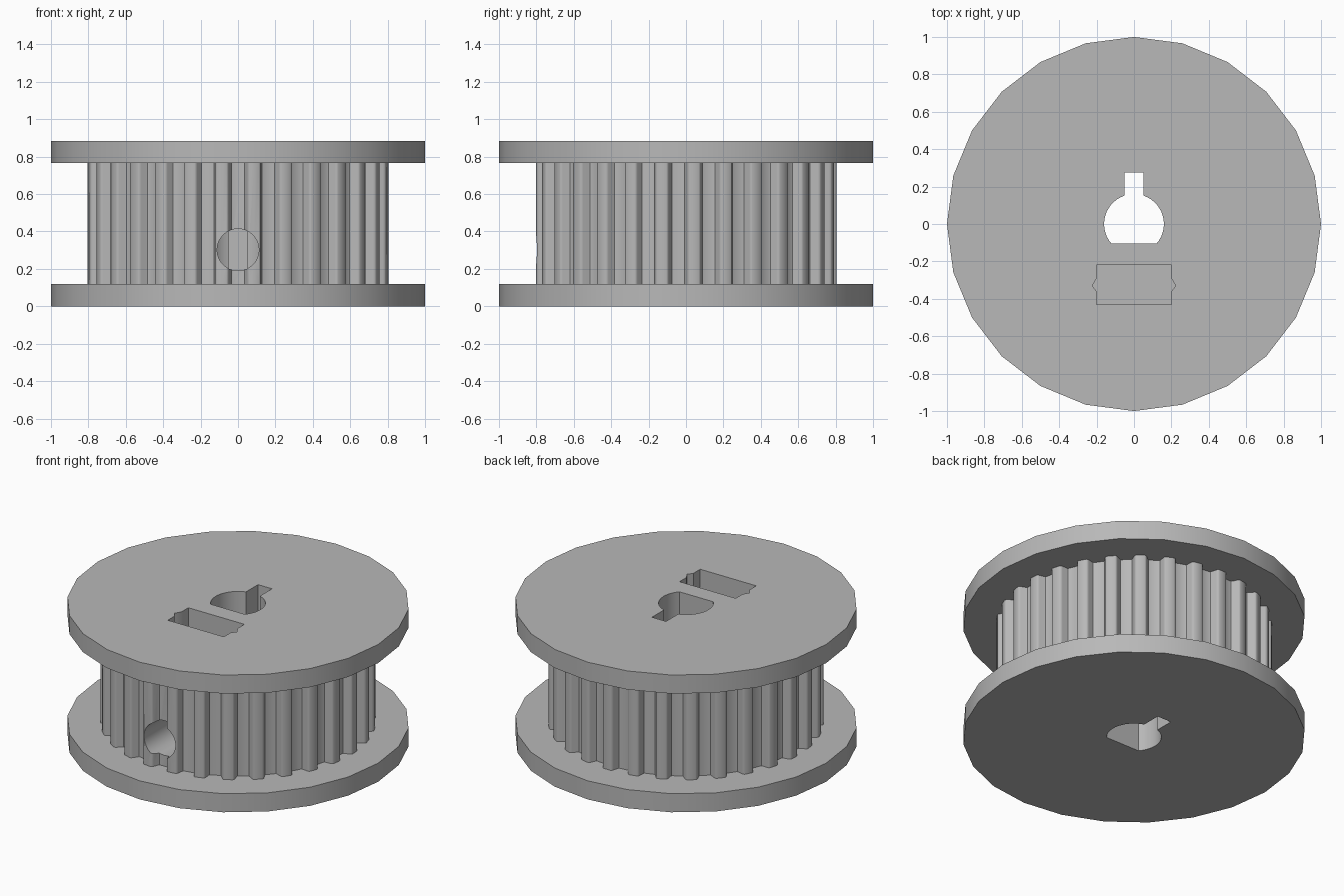
import bpy, bmesh, math
from mathutils import Matrix

if "Cube" in bpy.data.objects:
    bpy.data.objects.remove(bpy.data.objects["Cube"], do_unlink=True)

TEETH = 29
PITCH = 2 * math.pi / TEETH
R_TIP = 0.805
DEPTH = 0.053
Z_LOW, Z_HIGH, Z_TOP = 0.12, 0.765, 0.885

grey = bpy.data.materials.new("plain grey")
grey.use_nodes = True
grey.diffuse_color = (0.48, 0.48, 0.48, 1)
grey.node_tree.nodes["Principled BSDF"].inputs["Base Color"].default_value = (0.48, 0.48, 0.48, 1)


def prism(name, outline, z0, z1):
    """Extrude a flat outline from z0 to z1."""
    bm = bmesh.new()
    face = bm.faces.new([bm.verts.new((x, y, z0)) for x, y in outline])
    new = bmesh.ops.extrude_face_region(bm, geom=[face])["geom"]
    bmesh.ops.translate(bm, vec=(0, 0, z1 - z0),
                        verts=[v for v in new if isinstance(v, bmesh.types.BMVert)])
    bmesh.ops.recalc_face_normals(bm, faces=bm.faces)
    mesh = bpy.data.meshes.new(name)
    bm.to_mesh(mesh)
    bm.free()
    mesh.materials.append(grey)
    obj = bpy.data.objects.new(name, mesh)
    bpy.context.collection.objects.link(obj)
    return obj


def arc(radius, start, end, steps):
    return [(radius * math.cos(start + (end - start) * i / steps),
             radius * math.sin(start + (end - start) * i / steps)) for i in range(steps + 1)]


def toothed_outline():
    """Grooves with rounded shoulders, the first one facing the front."""
    half = [(0.062, 0), (0.055, 0.004), (0.050, 0.013),
            (0.040, DEPTH - 0.009), (0.036, DEPTH - 0.002), (0.031, DEPTH)]
    groove = [(-w, d) for w, d in half] + [(w, d) for w, d in reversed(half)]
    points = []
    for i in range(TEETH):
        mid = -math.pi / 2 + i * PITCH
        for w, d in groove:
            a, r = mid + w / R_TIP, R_TIP - d
            points.append((r * math.cos(a), r * math.sin(a)))
        a = mid + PITCH / 2
        points.append((R_TIP * math.cos(a), R_TIP * math.sin(a)))
    return points


# Main parts
disc = arc(1, 0, 2 * math.pi, 24)[:-1]
parts = [prism("lower_flange", disc, 0, Z_LOW),
         prism("toothed_core", toothed_outline(), Z_LOW, Z_HIGH),
         prism("upper_flange", disc, Z_HIGH, Z_TOP)]

# Shaft bore with a flat at the front and a keyway at the back
BORE = 0.16
key = math.acos(0.05 / BORE)
flat = math.asin(0.105 / BORE)
bore_outline = (arc(BORE, -flat, key, 14) + [(0.05, 0.275), (-0.05, 0.275)]
                + arc(BORE, math.pi - key, math.pi + flat, 14))
bore = prism("bore_cutter", bore_outline, -0.1, 1)

# Nut slot with a small notch at each end
side = [(0.2, -0.43), (0.2, -0.36), (0.223, -0.33), (0.2, -0.29), (0.2, -0.22)]
slot = prism("nut_slot_cutter", side + [(-x, y) for x, y in reversed(side)], 0.1, 1)

# Set screw hole running from the front into the bore
screw = prism("screw_hole_cutter", arc(0.112, 0, 2 * math.pi, 32)[:-1], 0.06, 1)
screw.data.transform(Matrix.Translation((0, 0, 0.302)) @ Matrix.Rotation(math.pi / 2, 4, "X"))

cutters = [bore, slot, screw]
cuts = {"lower_flange": [bore, slot], "toothed_core": cutters, "upper_flange": [bore, slot]}
for part in parts:
    for cutter in cuts[part.name]:
        mod = part.modifiers.new(cutter.name, "BOOLEAN")
        mod.operation = "DIFFERENCE"
        mod.solver = "EXACT"
        mod.object = cutter

# Apply the cuts and drop the helpers
graph = bpy.context.evaluated_depsgraph_get()
graph.update()
meshes = [bpy.data.meshes.new_from_object(p.evaluated_get(graph)) for p in parts]
for part, mesh in zip(parts, meshes):
    part.modifiers.clear()
    part.data = mesh
for cutter in cutters:
    bpy.data.objects.remove(cutter, do_unlink=True)

bpy.ops.object.select_all(action="DESELECT")
for part in parts:
    part.select_set(True)
bpy.context.view_layer.objects.active = parts[0]
bpy.ops.object.shade_smooth_by_angle(angle=math.radians(32))
